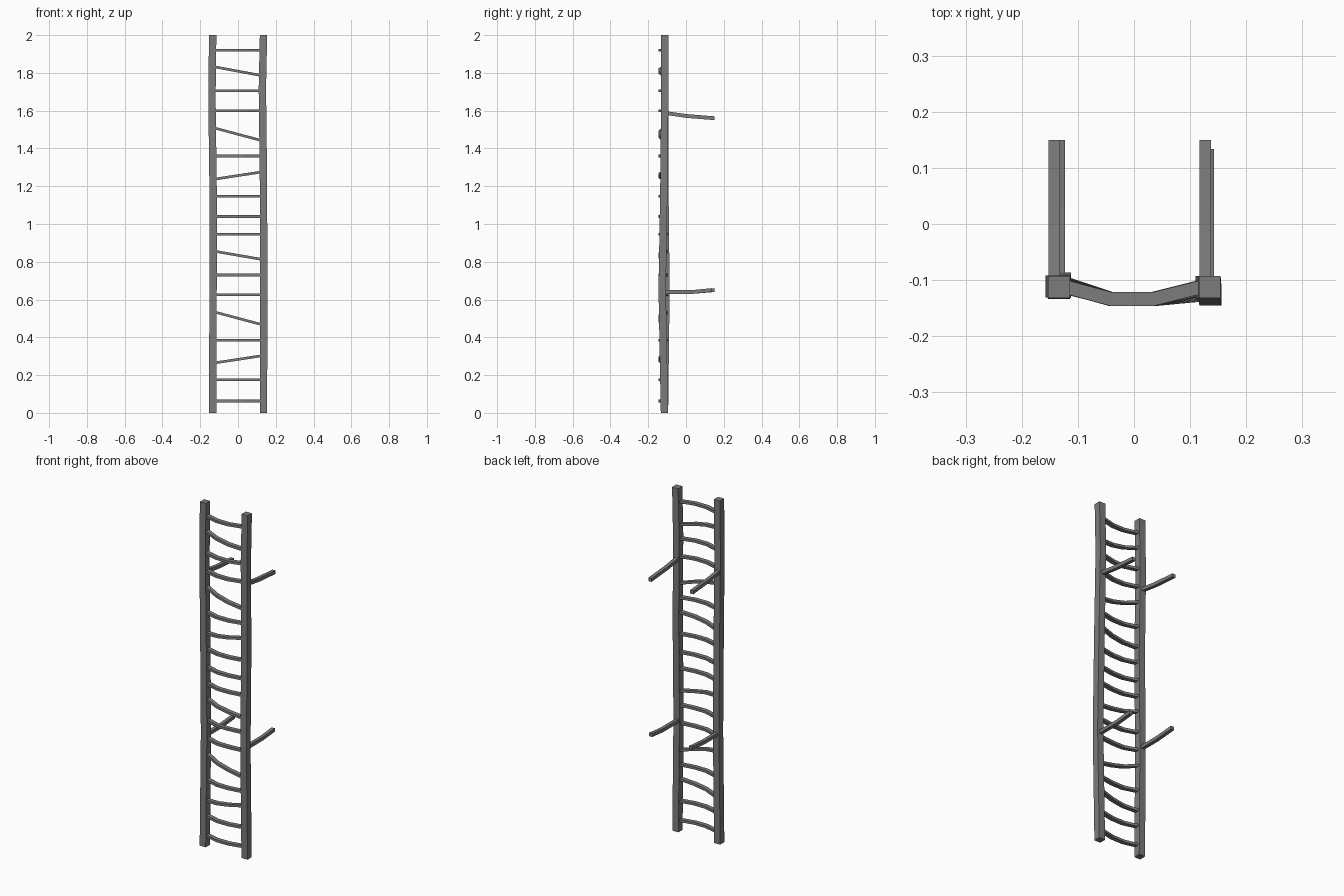
import bpy, bmesh
from mathutils import Vector

if "Cube" in bpy.data.objects:
    bpy.data.objects.remove(bpy.data.objects["Cube"])

# Dark grey iron
iron = bpy.data.materials.new("dark_iron")
iron.diffuse_color = (0.2, 0.2, 0.2, 1)
iron.use_nodes = True
iron.node_tree.nodes["Principled BSDF"].inputs["Base Color"].default_value = iron.diffuse_color


def sweep(name, points, u, v):
    """Sweep a rectangle with half-axes u and v along the points."""
    u, v = Vector(u), Vector(v)
    bm = bmesh.new()
    rings = []
    for p in points:
        p = Vector(p)
        rings.append([bm.verts.new(p + a * u + b * v)
                      for a, b in ((-1, -1), (1, -1), (1, 1), (-1, 1))])
    for r, s in zip(rings, rings[1:]):
        for i in range(4):
            j = (i + 1) % 4
            bm.faces.new((r[i], r[j], s[j], s[i]))
    bm.faces.new(rings[0])
    bm.faces.new(rings[-1])
    bmesh.ops.recalc_face_normals(bm, faces=bm.faces)
    mesh = bpy.data.meshes.new(name)
    bm.to_mesh(mesh)
    bm.free()
    mesh.materials.append(iron)
    ob = bpy.data.objects.new(name, mesh)
    bpy.context.collection.objects.link(ob)
    return ob


def at_height(path, z):
    """Point on a rail path at height z."""
    for a, b in zip(path, path[1:]):
        if a[2] <= z <= b[2]:
            return Vector(a).lerp(Vector(b), (z - a[2]) / (b[2] - a[2]))


# Slightly crooked side rails
left = [(-0.134, -0.114, 0), (-0.132, -0.106, 0.65), (-0.132, -0.112, 1.2),
        (-0.138, -0.111, 1.67), (-0.134, -0.112, 2)]
right = [(0.135, -0.114, 0), (0.136, -0.126, 0.65), (0.135, -0.117, 1.2),
         (0.129, -0.112, 1.72), (0.135, -0.112, 2)]
for name, path in (("left_rail", left), ("right_rail", right)):
    sweep(name, path, (0.0195, 0, 0), (0, 0.0195, 0))

# Bowed rungs: height at the left and right rail
rungs = [(0.063, 0.063), (0.175, 0.175), (0.265, 0.302), (0.385, 0.385),
         (0.533, 0.468), (0.625, 0.625), (0.73, 0.73), (0.855, 0.813),
         (0.945, 0.945), (1.04, 1.04), (1.147, 1.147), (1.238, 1.275),
         (1.36, 1.36), (1.508, 1.443), (1.60, 1.60), (1.705, 1.705),
         (1.832, 1.787), (1.92, 1.92)]
for i, (zl, zr) in enumerate(rungs):
    a, b = at_height(left, zl), at_height(right, zr)
    a.x, b.x = a.x + 0.012, b.x - 0.012
    pts = []
    for t, bow in ((0, 0), (0.34, 1), (0.64, 1), (1, 0)):
        p = a.lerp(b, t)
        p.y = -0.134 if bow else p.y
        pts.append(p)
    sweep(f"rung_{i + 1}", pts, (0, 0.0125, 0), (0, 0, 0.007))

# Wall brackets reaching back from the rails
for side, xu, xl, end in (("left", -0.142, -0.133, 0.15),
                          ("right", 0.127, 0.133, 0.134)):
    sweep(f"{side}_upper_bracket",
          [(xu, -0.11, 1.588), (xu, 0.0, 1.572), (xu, 0.15, 1.56)],
          (0.010, 0, 0), (0, 0, 0.010))
    sweep(f"{side}_lower_bracket",
          [(xl, -0.11, 0.64), (xl, 0.03, 0.64), (xl, end, 0.65)],
          (0.010, 0, 0), (0, 0, 0.010))
